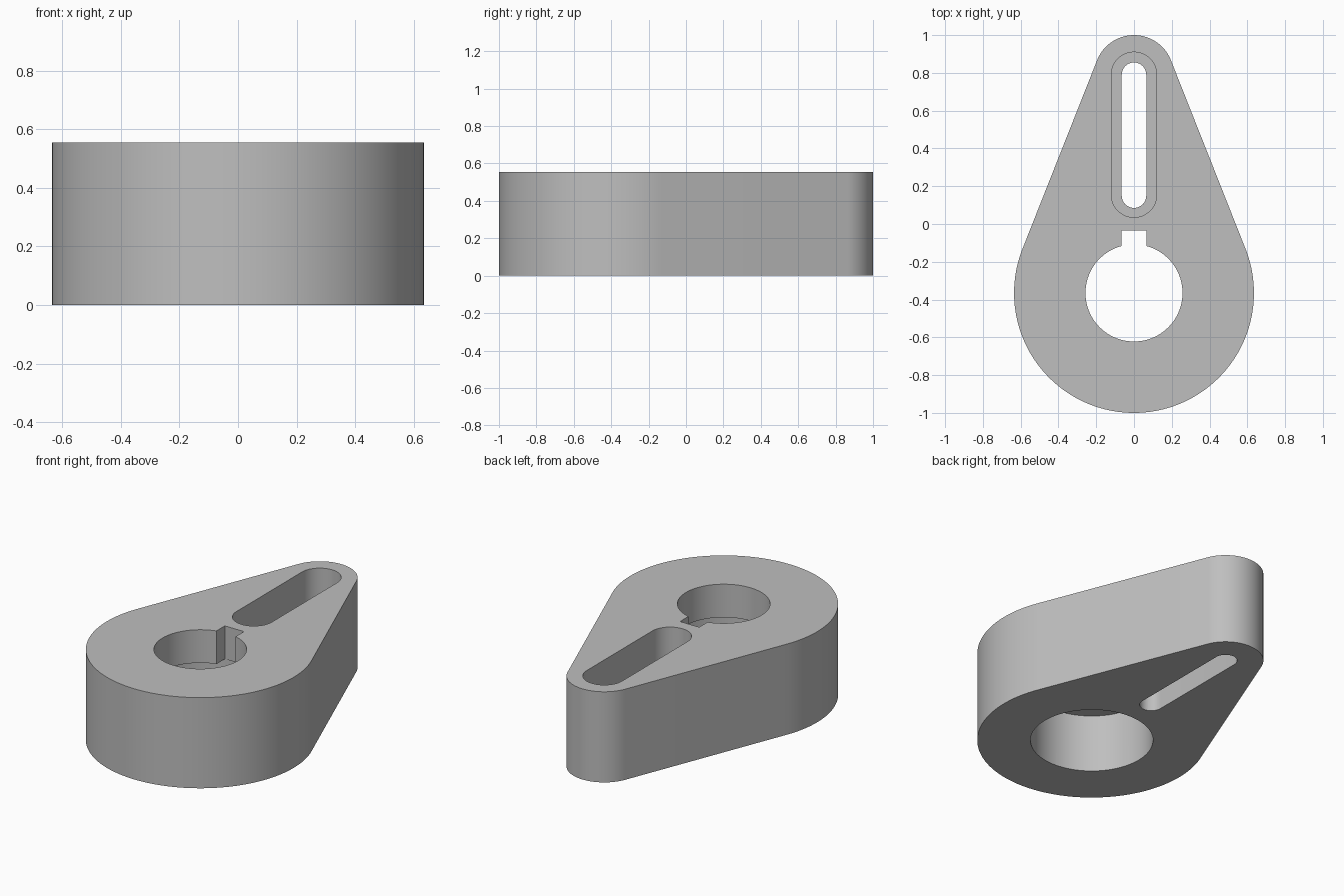
import bpy, bmesh
from math import asin, pi, sin, cos, radians

cube = bpy.data.objects.get("Cube")
if cube:
    bpy.data.objects.remove(cube, do_unlink=True)

HEIGHT = 0.555
BORE_Y, TIP_Y = -0.365, 0.79      # centres of the wide and narrow ends
HUB_R, TIP_R = 0.635, 0.21


def arc(cy, r, start, end, n):
    """Points on an arc centred on x = 0, angles in radians."""
    return [(r * cos(start + (end - start) * i / n),
             cy + r * sin(start + (end - start) * i / n)) for i in range(n + 1)]


def prism(name, outline, z0, z1):
    """Extrude a counter-clockwise outline from z0 to z1."""
    bm = bmesh.new()
    base = bm.faces.new([bm.verts.new((x, y, z0)) for x, y in outline])
    ext = bmesh.ops.extrude_face_region(bm, geom=[base], use_keep_orig=True)
    top = [v for v in ext["geom"] if isinstance(v, bmesh.types.BMVert)]
    bmesh.ops.translate(bm, verts=top, vec=(0, 0, z1 - z0))
    bmesh.ops.recalc_face_normals(bm, faces=bm.faces[:])
    mesh = bpy.data.meshes.new(name)
    bm.to_mesh(mesh)
    bm.free()
    ob = bpy.data.objects.new(name, mesh)
    bpy.context.collection.objects.link(ob)
    return ob


def slot(r, y0, y1):
    return arc(y1, r, 0, pi, 24) + arc(y0, r, pi, 2 * pi, 24)


# Teardrop body: two arcs joined by their common tangents
a = asin((HUB_R - TIP_R) / (TIP_Y - BORE_Y))
body = prism("lever_body",
             arc(TIP_Y, TIP_R, a, pi - a, 40) + arc(BORE_Y, HUB_R, pi - a, 2 * pi + a, 96),
             0, HEIGHT)

# Bore with a square keyway towards the slot
KEY = 0.065
BORE_R = 0.257
k = asin(KEY / BORE_R)
bore = arc(BORE_Y, BORE_R, pi / 2 + k, 2.5 * pi - k, 80) + [(KEY, -0.035), (-KEY, -0.035)]
circle = arc(BORE_Y, 0.34, 0, 2 * pi, 96)[:-1]

cutters = [
    prism("bore_cutter", bore, -0.1, HEIGHT + 0.1),
    prism("counterbore_cutter", circle, -0.1, 0.352),
    prism("slot_cutter", slot(0.065, 0.15, TIP_Y), -0.1, HEIGHT + 0.1),
    prism("slot_recess_cutter", slot(0.12, 0.155, TIP_Y), 0.2, HEIGHT + 0.1),
]

# Cut the openings, then drop the cutters
bpy.ops.object.select_all(action="DESELECT")
body.select_set(True)
bpy.context.view_layer.objects.active = body
for cutter in cutters:
    cutter.hide_render = True
    mod = body.modifiers.new(cutter.name, "BOOLEAN")
    mod.operation = "DIFFERENCE"
    mod.solver = "EXACT"
    mod.object = cutter
    bpy.ops.object.modifier_apply(modifier=mod.name)
    bpy.data.objects.remove(cutter, do_unlink=True)

# Plain grey finish
grey = bpy.data.materials.new("plain_grey")
grey.use_nodes = True
colour = (0.52, 0.52, 0.52, 1)
grey.diffuse_color = colour
grey.node_tree.nodes["Principled BSDF"].inputs["Base Color"].default_value = colour
body.data.materials.clear()
body.data.materials.append(grey)
bpy.ops.object.shade_smooth_by_angle(angle=radians(30))
